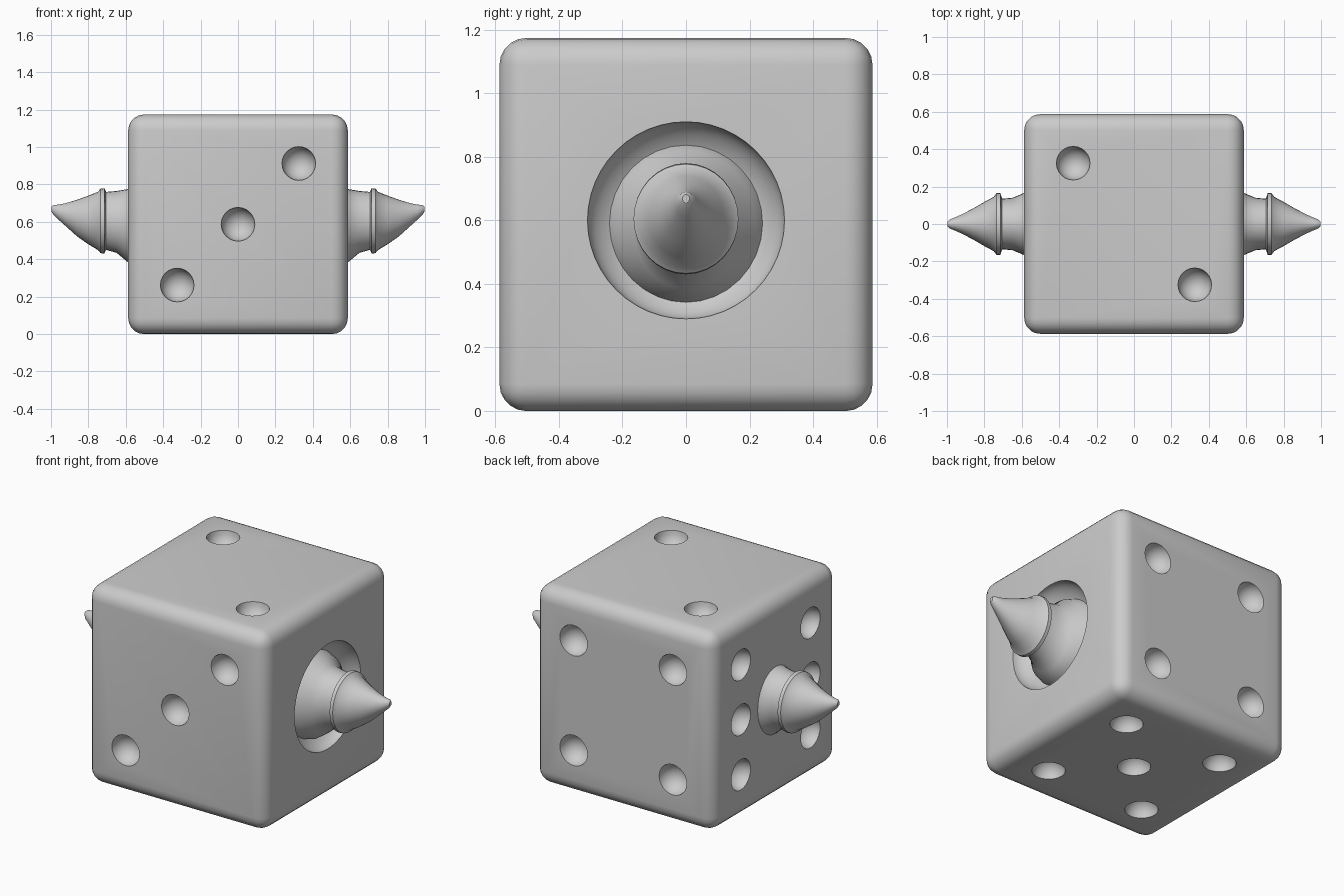
import bpy, bmesh
from math import sin, cos, tau
from mathutils import Matrix, Vector

default = bpy.data.objects.get("Cube")
if default:
    bpy.data.objects.remove(default, do_unlink=True)

HALF = 0.587      # half the die's edge
STEP = 0.325      # pip spacing
PIP = 0.09        # pip radius

grey = bpy.data.materials.new("plain_grey")
grey.use_nodes = True
colour = (0.6, 0.6, 0.6, 1)
grey.diffuse_color = colour
grey.node_tree.nodes["Principled BSDF"].inputs["Base Color"].default_value = colour


def finish(name, bm):
    bmesh.ops.recalc_face_normals(bm, faces=bm.faces)
    mesh = bpy.data.meshes.new(name)
    bm.to_mesh(mesh)
    bm.free()
    mesh.materials.append(grey)
    obj = bpy.data.objects.new(name, mesh)
    bpy.context.collection.objects.link(obj)
    return obj


def shade(obj):
    bpy.ops.object.select_all(action='DESELECT')
    obj.select_set(True)
    bpy.context.view_layer.objects.active = obj
    bpy.ops.object.shade_smooth_by_angle(angle=0.6)


# Rounded die body
bm = bmesh.new()
bmesh.ops.create_cube(bm, size=2 * HALF, matrix=Matrix.Translation((0, 0, HALF)))
bmesh.ops.bevel(bm, geom=bm.edges[:], offset=0.085, segments=5, profile=0.5, affect='EDGES')
die = finish("die_body", bm)

# Pips: face normal, face axes u and v, then positions in pip steps
X, Y, Z = Vector((1, 0, 0)), Vector((0, 1, 0)), Vector((0, 0, 1))
corners = [(a, b) for a in (-1, 1) for b in (-1, 1)]
faces = [
    (-Y, X, Z, [(-1, -1), (0, 0), (1, 1)]),
    (Z, X, Y, [(-1, 1), (1, -1)]),
    (Y, X, Z, corners),
    (-Z, X, Y, corners + [(0, 0)]),
    (-X, Y, Z, corners + [(-1, 0), (1, 0)]),
]
bm = bmesh.new()
for normal, u, v, spots in faces:
    for a, b in spots:
        place = Z * HALF + normal * HALF + (u * a + v * b) * STEP
        bmesh.ops.create_uvsphere(bm, u_segments=24, v_segments=12, radius=PIP,
                                  matrix=Matrix.Translation(place))

# Wide crater around the horn on the +x side
crater = Matrix.Translation((HALF, 0, 0.6)) @ Matrix.Diagonal((0.15, 0.31, 0.31, 1))
bmesh.ops.create_uvsphere(bm, u_segments=48, v_segments=24, radius=1, matrix=crater)
cutter = finish("pip_cutter", bm)
cutter.hide_render = True

cut = die.modifiers.new("pips", 'BOOLEAN')
cut.operation = 'DIFFERENCE'
cut.solver = 'EXACT'
cut.object = cutter
bpy.context.view_layer.objects.active = die
bpy.ops.object.modifier_apply(modifier=cut.name)
bpy.data.objects.remove(cutter, do_unlink=True)
shade(die)

# Horn sections: distance out, half width, half height, centre height
sections = [
    (0.45, 0.26, 0.26, 0.59), (0.54, 0.22, 0.235, 0.585),
    (0.59, 0.165, 0.195, 0.58), (0.65, 0.14, 0.165, 0.60),
    (0.705, 0.135, 0.155, 0.605), (0.715, 0.165, 0.175, 0.605),
    (0.735, 0.165, 0.172, 0.605), (0.75, 0.145, 0.155, 0.605),
    (0.80, 0.118, 0.13, 0.61), (0.86, 0.083, 0.098, 0.62),
    (0.92, 0.052, 0.062, 0.638), (0.96, 0.034, 0.04, 0.652),
    (0.985, 0.024, 0.027, 0.663), (0.998, 0.011, 0.013, 0.668),
]
SIDES = 32


def horn(name, side):
    bm = bmesh.new()
    rings = []
    for x, ry, rz, z in sections:
        rings.append([bm.verts.new((side * x, ry * cos(tau * i / SIDES),
                                    z + rz * sin(tau * i / SIDES)))
                      for i in range(SIDES)])
    for r, s in zip(rings, rings[1:]):
        for i in range(SIDES):
            j = (i + 1) % SIDES
            bm.faces.new((r[i], r[j], s[j], s[i]))
    bm.faces.new(rings[0])
    bm.faces.new(rings[-1])
    shade(finish(name, bm))


horn("left_horn", 1)
horn("right_horn", -1)
